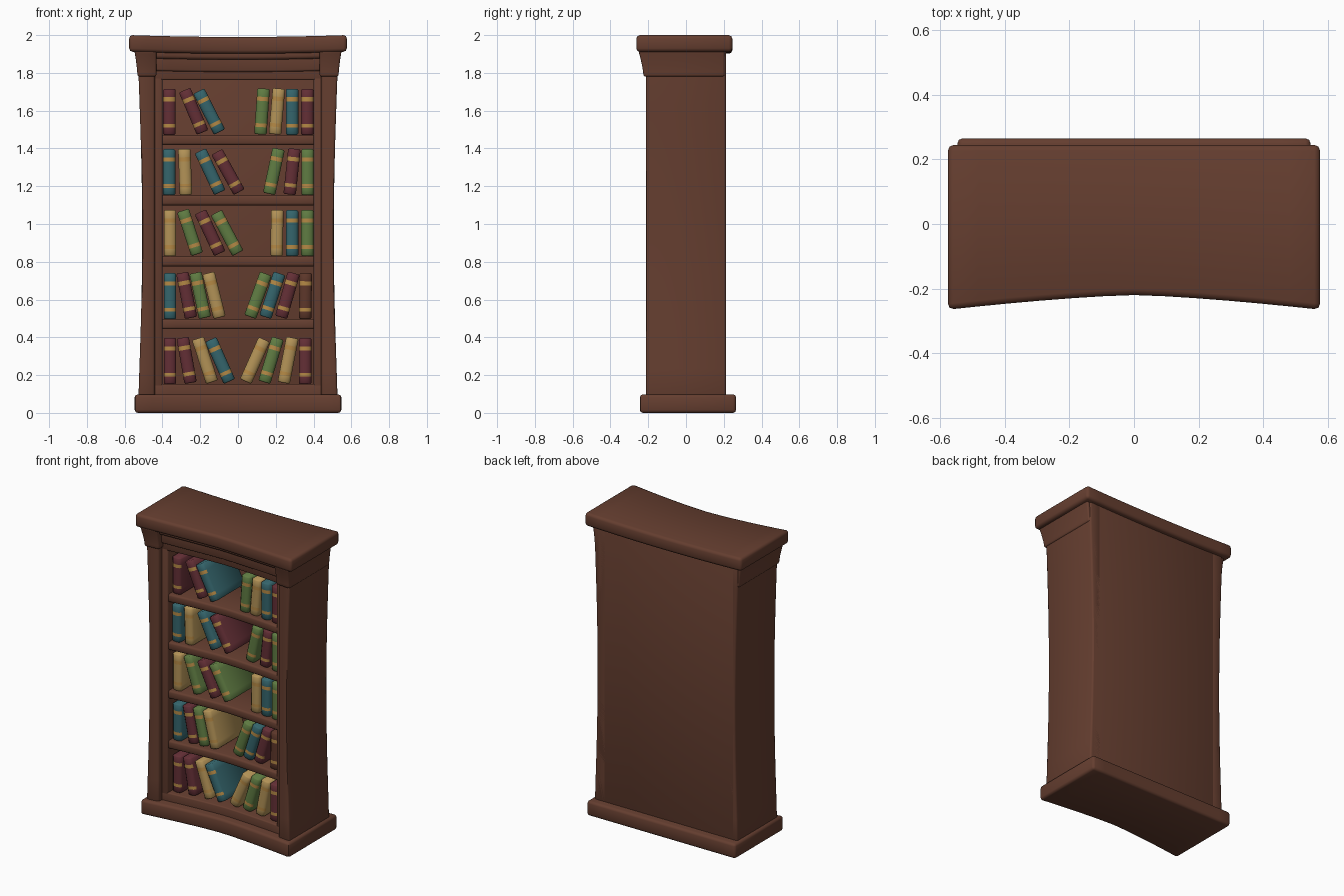
import bpy, bmesh, math
from mathutils import Vector

cube = bpy.data.objects.get("Cube")
if cube:
    bpy.data.objects.remove(cube, do_unlink=True)


def material(name, r, g, b):
    m = bpy.data.materials.new(name)
    m.diffuse_color = (r, g, b, 1)
    m.use_nodes = True
    m.node_tree.nodes["Principled BSDF"].inputs["Base Color"].default_value = (r, g, b, 1)
    return m


WOOD = material("brown wood", 0.13, 0.048, 0.029)
GOLD = material("gold band", 0.46, 0.25, 0.06)
CLOTH = {
    "red": material("red cloth", 0.125, 0.028, 0.036),
    "teal": material("teal cloth", 0.035, 0.13, 0.15),
    "green": material("green cloth", 0.115, 0.2, 0.055),
    "tan": material("tan cloth", 0.45, 0.29, 0.095),
    "brown": material("brown leather", 0.11, 0.038, 0.023),
}
parts = []


def finish(bm, name, mats, bevel, segments=2):
    """Round the sharp edges and turn the bmesh into an object."""
    bm.normal_update()
    sharp = [e for e in bm.edges if e.calc_face_angle(0) > math.radians(50)]
    bmesh.ops.bevel(bm, geom=sharp, offset=bevel, segments=segments,
                    affect='EDGES', profile=0.5, clamp_overlap=True)
    me = bpy.data.meshes.new(name)
    bm.to_mesh(me)
    bm.free()
    for m in mats:
        me.materials.append(m)
    ob = bpy.data.objects.new(name, me)
    bpy.context.collection.objects.link(ob)
    parts.append(ob)
    return ob


def bow(x, depth=0.045):
    """Inward bow of the front, strongest in the middle."""
    return depth * (1 - min(abs(x) / 0.575, 1) ** 1.4)


def block(name, xs, ys, zs, bevel=0.01, cuts=(1, 1), depth=0.045, shape=None):
    """Box cut along x and z, bowed at the front, then reshaped by a rule."""
    bm = bmesh.new()
    bmesh.ops.create_cube(bm, size=1)
    lo, hi = Vector((xs[0], ys[0], zs[0])), Vector((xs[1], ys[1], zs[1]))
    for v in bm.verts:
        v.co = Vector([(hi[i] + lo[i]) / 2 + v.co[i] * (hi[i] - lo[i]) for i in range(3)])
    for axis, n in ((0, cuts[0]), (2, cuts[1])):
        normal = Vector([float(i == axis) for i in range(3)])
        for k in range(1, n):
            bmesh.ops.bisect_plane(bm, geom=bm.verts[:] + bm.edges[:] + bm.faces[:],
                                   plane_co=lo.lerp(hi, k / n), plane_no=normal)
    for v in bm.verts:
        if v.co.y < 0:
            v.co.y += bow(v.co.x, depth)
        if shape:
            shape(v.co)
    return finish(bm, name, [WOOD], bevel)


def pinch(co):
    """Waisted outer side of the case."""
    if abs(co.x) > 0.5:
        t = min(max((co.z - 0.1) / 1.7, 0), 1)
        co.x -= math.copysign(0.02 * math.sin(math.pi * t), co.x)


def flare(co):
    """Crown block widening upward."""
    t = max((co.z - 1.775) / 0.14, 0) ** 1.5
    if abs(co.x) > 0.5:
        co.x += math.copysign(0.016 * t, co.x)
    if co.y < 0:
        co.y -= 0.027 * t


def sag(co):
    co.z -= 0.01 * (1 - (co.x / 0.575) ** 2)


# Plinth and cornice
block("plinth", (-0.547, 0.547), (-0.25, 0.265), (0, 0.098), 0.016, (12, 1), 0.055)
block("cornice", (-0.576, 0.576), (-0.265, 0.245), (1.912, 2.0), 0.018, (12, 1), shape=sag)

# Carcass, with its parts mirrored left and right
block("back_panel", (-0.5, 0.5), (0.17, 0.213), (0.08, 1.93), 0.004)
for side, s in (("left", 1), ("right", -1)):
    def span(a, b):
        return tuple(sorted((s * a, s * b)))
    block(side + "_column", span(0.44, 0.527), (-0.218, 0.213), (0.08, 1.93), 0.012,
          (1, 12), shape=pinch)
    block(side + "_stile", span(0.4, 0.46), (-0.185, 0.19), (0.08, 1.9), 0.008)
    block(side + "_crown_block", span(0.432, 0.532), (-0.23, 0.205), (1.78, 1.925), 0.01,
          (1, 6), shape=flare)

# Front rails and crown mouldings
block("bottom_rail", (-0.45, 0.45), (-0.185, 0.19), (0.06, 0.153), 0.008, (10, 1))
block("top_rail", (-0.45, 0.45), (-0.185, 0.19), (1.762, 1.9), 0.008, (10, 1))
block("crown_cove", (-0.45, 0.45), (-0.2, 0.1), (1.815, 1.93), 0.01, (10, 1), shape=sag)
block("crown_lip", (-0.45, 0.45), (-0.225, 0.1), (1.88, 1.93), 0.015, (10, 1), shape=sag)

# Shelves
SHELF_TOPS = (1.472, 1.153, 0.83, 0.497)
for i, top in enumerate(SHELF_TOPS):
    block("shelf_%d" % (i + 1), (-0.41, 0.41), (-0.178, 0.18), (top - 0.054, top), 0.012, (10, 1))


def book(name, colour, x, lean, floor, w=0.066, h=0.243, d=0.3):
    """Book with a rounded spine and two gold bands, leaning by a few degrees."""
    outline = [(0.5, d), (0.5, 0.016), (0.32, 0.004), (0, 0),
               (-0.32, 0.004), (-0.5, 0.016), (-0.5, d)]
    levels = [0, 0.16, 0.24, 0.73, 0.82, 1]
    bm = bmesh.new()
    rings = [[bm.verts.new((px * w, py, (l - 0.5) * h)) for px, py in outline] for l in levels]
    n = len(outline)
    for k in range(len(levels) - 1):
        for i in range(n):
            j = (i + 1) % n
            f = bm.faces.new((rings[k][i], rings[k][j], rings[k + 1][j], rings[k + 1][i]))
            f.material_index = int(k in (1, 3) and f.calc_center_median().y < 0.03)
    bm.faces.new(rings[0])
    bm.faces.new(rings[-1])
    bmesh.ops.recalc_face_normals(bm, faces=bm.faces[:])
    ob = finish(bm, name, [CLOTH[colour], GOLD], 0.006, 1)
    a = math.radians(lean)
    rise = h / 2 * math.cos(a) + w / 2 * abs(math.sin(a))
    ob.location = (x, -0.158 + bow(x), floor + rise)
    ob.rotation_euler = (0, a, 0)


# Books on each level: colour, position along the shelf, lean
ROWS = [
    [("red", -.363, 0), ("red", -.235, -23), ("teal", -.153, -27),
     ("green", .127, 4), ("tan", .206, 5), ("teal", .286, 0), ("red", .367, 0)],
    [("teal", -.365, 0), ("tan", -.28, -2), ("teal", -.148, -25), ("red", -.053, -29),
     ("green", .19, 12), ("red", .286, 6), ("green", .368, 0)],
    [("tan", -.36, 0), ("green", -.254, -18), ("red", -.148, -25), ("green", -.058, -28),
     ("tan", .206, 1), ("teal", .286, 0), ("green", .367, 0)],
    [("teal", -.36, 0), ("red", -.272, -11), ("green", -.2, -12), ("tan", -.127, -14),
     ("green", .106, 20), ("teal", .182, 18), ("red", .262, 16), ("brown", .357, 1)],
    [("red", -.36, 0), ("red", -.272, -10), ("tan", -.175, -18), ("teal", -.095, -24),
     ("tan", .09, 24), ("green", .175, 17), ("tan", .265, 11), ("red", .355, 0)],
]
for r, (row, floor) in enumerate(zip(ROWS, SHELF_TOPS + (0.153,))):
    for b, (colour, x, lean) in enumerate(row):
        book("book_%d_%d" % (r + 1, b + 1), colour, x, lean, floor)

# Smooth shading that keeps hard edges
bpy.ops.object.select_all(action='DESELECT')
for ob in parts:
    ob.select_set(True)
bpy.context.view_layer.objects.active = parts[0]
bpy.ops.object.shade_smooth_by_angle(angle=math.radians(50))
